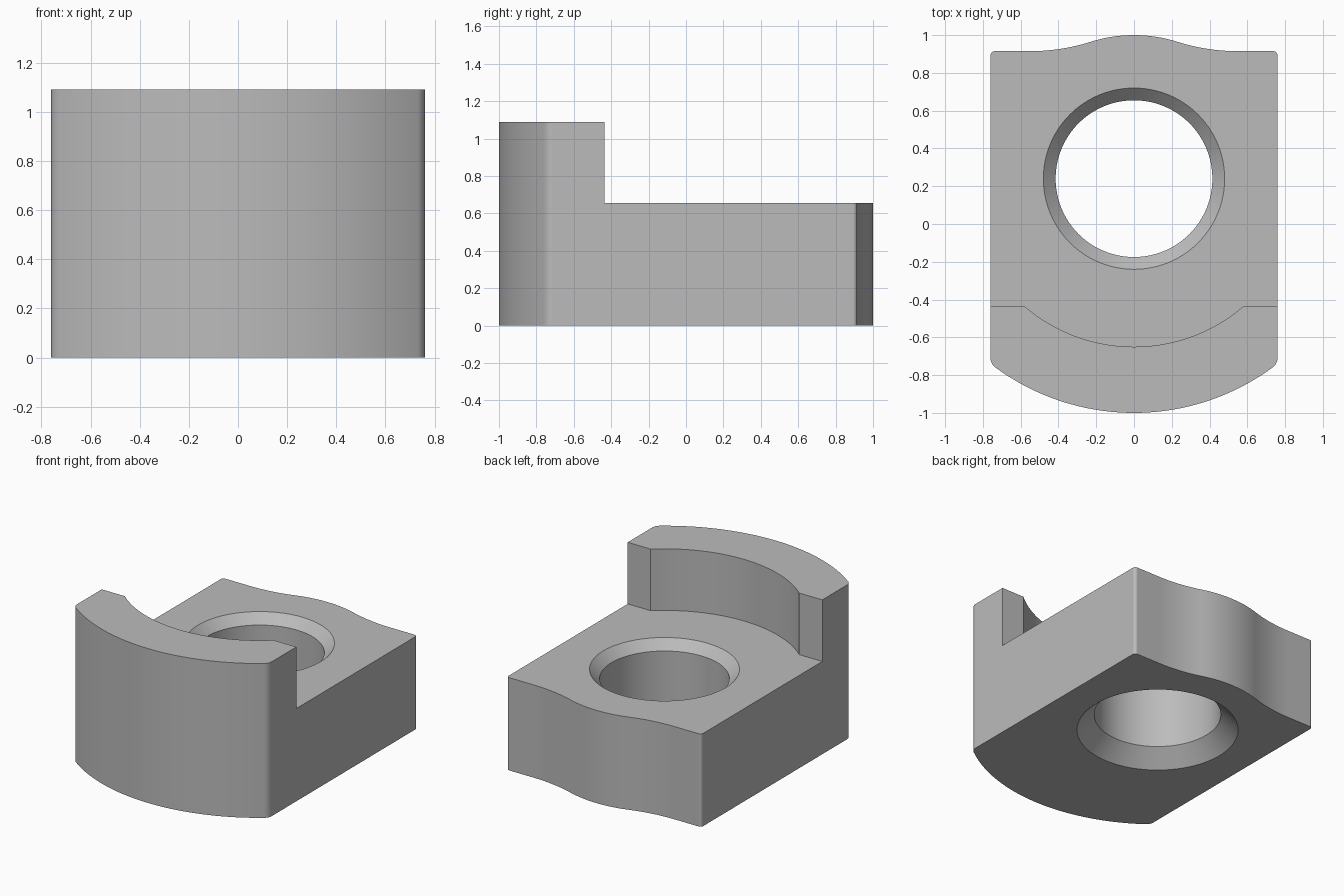
import bpy, bmesh
from math import sin, cos, asin, pi, sqrt

cube = bpy.data.objects.get("Cube")
if cube:
    bpy.data.objects.remove(cube, do_unlink=True)

HALF_W, BACK, STEP, TOP = 0.76, 0.915, 0.655, 1.09
STEP_Y, AXIS_Y = -0.435, 0.24
R_FRONT, R_WALL, R_CROWN = 1.24, 0.89, 0.76

grey = bpy.data.materials.new("plain grey")
grey.use_nodes = True
grey.diffuse_color = (0.5, 0.5, 0.5, 1)
grey.node_tree.nodes["Principled BSDF"].inputs["Base Color"].default_value = (0.5, 0.5, 0.5, 1)


def arc(cx, cy, r, a0, a1, n):
    """Points on a circle; angles are measured from +y towards +x."""
    steps = [a0 + (a1 - a0) * i / n for i in range(n + 1)]
    return [(cx + r * sin(a), cy + r * cos(a)) for a in steps]


def finish(name, bm):
    bmesh.ops.recalc_face_normals(bm, faces=bm.faces)
    mesh = bpy.data.meshes.new(name)
    bm.to_mesh(mesh)
    bm.free()
    mesh.materials.append(grey)
    ob = bpy.data.objects.new(name, mesh)
    bpy.context.collection.objects.link(ob)
    return ob


def prism(points, z0, z1):
    bm = bmesh.new()
    face = bm.faces.new([bm.verts.new((x, y, z0)) for x, y in points])
    up = bmesh.ops.extrude_face_region(bm, geom=[face])["geom"]
    bmesh.ops.translate(bm, vec=(0, 0, z1 - z0),
                        verts=[v for v in up if isinstance(v, bmesh.types.BMVert)])
    return bm


def mirrored(half):
    """Close a right-hand half outline that starts and ends on x = 0."""
    return half + [(-x, y) for x, y in reversed(half[1:-1])]


# Block outline: crown arc, tangent concave sweep, straight side, bowed front
flat_x = 0.55
drop = BACK - AXIS_Y
r_sweep = (flat_x**2 + drop**2 - R_CROWN**2) / (2 * (R_CROWN - drop))
turn = asin(flat_x / (R_CROWN + r_sweep))
front = asin(HALF_W / R_FRONT)
half = arc(0, AXIS_Y, R_CROWN, 0, turn, 14)
half += arc(flat_x, BACK + r_sweep, r_sweep, pi + turn, pi, 14)[1:]
half += [(HALF_W, BACK)]
half += arc(0, AXIS_Y, R_FRONT, pi - front, pi, 22)
bm = prism(mirrored(half), 0, TOP)

# Rounded vertical corners
for y, size in ((BACK, 0.022), (AXIS_Y - R_FRONT * cos(front), 0.028)):
    edges = [e for e in bm.edges
             if all(abs(abs(v.co.x) - HALF_W) < 1e-4 and abs(v.co.y - y) < 1e-4 for v in e.verts)]
    bmesh.ops.bevel(bm, geom=edges, offset=size, segments=5, profile=0.5, affect='EDGES')
block = finish("clamp_block", bm)

# Step cutter leaves the curved wall at the front
wall_x = sqrt(R_WALL**2 - (AXIS_Y - STEP_Y)**2)
wall = asin(wall_x / R_WALL)
half = [(0, 1.3), (1, 1.3), (1, STEP_Y)] + arc(0, AXIS_Y, R_WALL, pi - wall, pi, 24)
step_cutter = finish("step_cutter", prism(mirrored(half), STEP, TOP + 0.3))

# Bore cutter with a chamfer at each end
R_BORE, top_c, low_c, over = 0.415, 0.065, 0.113, 0.05
rings = [(R_BORE + low_c + over, -over), (R_BORE, low_c),
         (R_BORE, STEP - top_c), (R_BORE + top_c + over, STEP + over)]
bm = bmesh.new()
N = 96
loops = [[bm.verts.new((x, y, z)) for x, y in arc(0, AXIS_Y, r, 0, 2 * pi, N)[:-1]]
         for r, z in rings]
for a, b in zip(loops, loops[1:]):
    for i in range(N):
        j = (i + 1) % N
        bm.faces.new((a[i], a[j], b[j], b[i]))
bm.faces.new(loops[0])
bm.faces.new(loops[-1])
bore_cutter = finish("bore_cutter", bm)

# Cut the block, then shade it
bpy.ops.object.select_all(action='DESELECT')
block.select_set(True)
bpy.context.view_layer.objects.active = block
for cutter in (step_cutter, bore_cutter):
    cutter.hide_render = True
    mod = block.modifiers.new(cutter.name, 'BOOLEAN')
    mod.operation, mod.solver, mod.object = 'DIFFERENCE', 'EXACT', cutter
    bpy.ops.object.modifier_apply(modifier=mod.name)
    bpy.data.objects.remove(cutter, do_unlink=True)
bpy.ops.object.shade_smooth_by_angle(angle=pi / 6)
weighted = block.modifiers.new("weighted_normals", 'WEIGHTED_NORMAL')
weighted.keep_sharp = True
